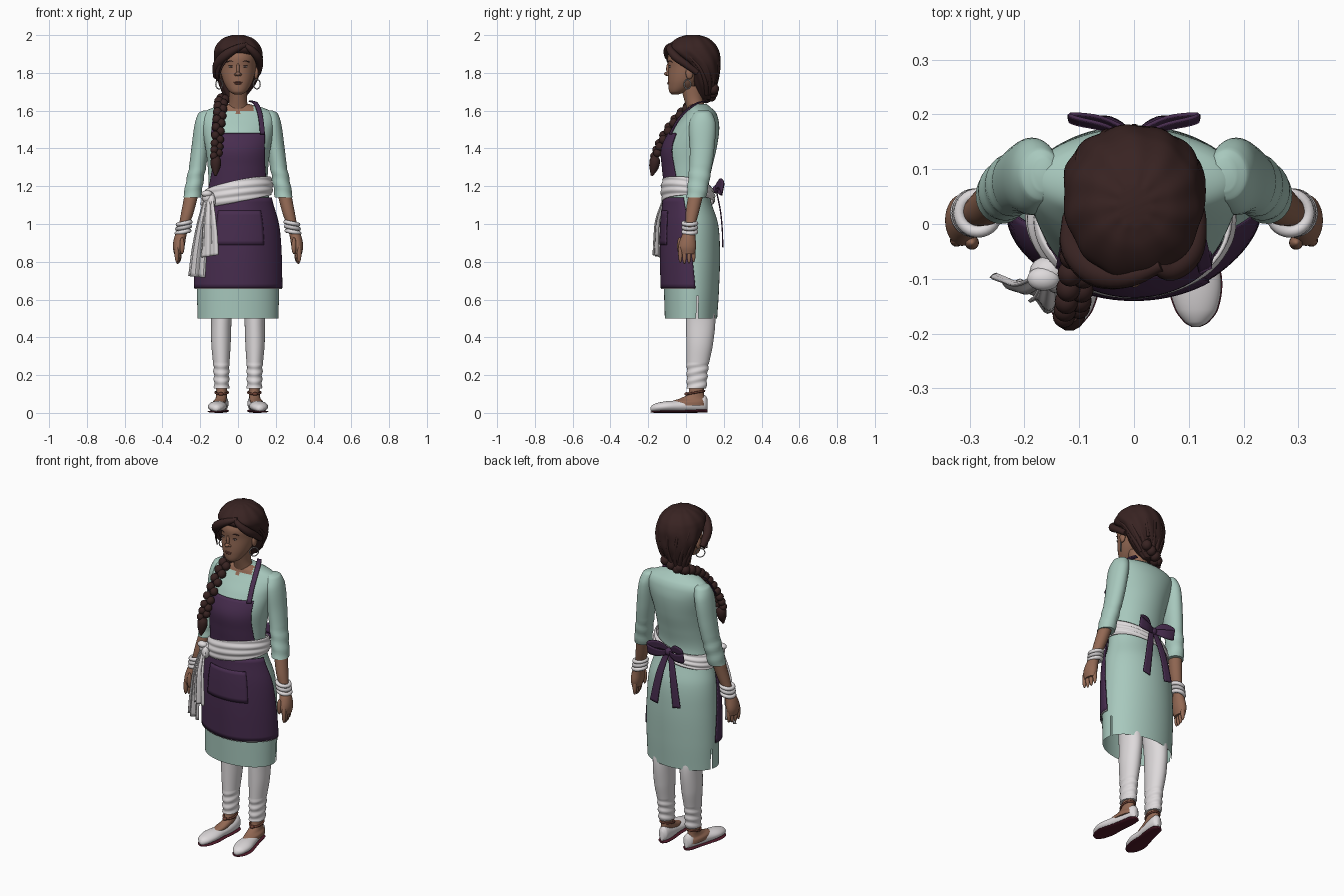
import bpy, bmesh, math
from math import sin, cos, pi, radians
from mathutils import Vector

if "Cube" in bpy.data.objects:
    bpy.data.objects.remove(bpy.data.objects["Cube"])


def colour(name, r, g, b):
    m = bpy.data.materials.new(name)
    m.use_nodes = True
    m.diffuse_color = (r, g, b, 1)
    node = next(n for n in m.node_tree.nodes if n.type == 'BSDF_PRINCIPLED')
    node.inputs["Base Color"].default_value = (r, g, b, 1)
    return m


mint = colour("mint cloth", .39, .58, .51)
purple = colour("purple cloth", .064, .026, .078)
white = colour("white cloth", .73, .70, .71)
skin = colour("skin", .29, .14, .088)
hair = colour("dark brown hair", .04, .017, .016)
sole_red = colour("dark red sole", .08, .01, .022)
leather = colour("brown leather", .15, .05, .032)
lip = colour("lip", .2, .07, .05)
silver = colour("silver", .55, .53, .54)


def finish(name, mats, bm, thick=0, rule=None):
    bmesh.ops.recalc_face_normals(bm, faces=bm.faces)
    me = bpy.data.meshes.new(name)
    if rule:
        for f in bm.faces:
            f.material_index = rule(f.calc_center_median())
    bm.to_mesh(me)
    bm.free()
    for m in mats:
        me.materials.append(m)
    me.shade_smooth()
    me.set_sharp_from_angle(angle=radians(50))
    ob = bpy.data.objects.new(name, me)
    bpy.context.collection.objects.link(ob)
    if thick:
        mod = ob.modifiers.new("thickness", 'SOLIDIFY')
        mod.thickness, mod.offset = thick, 0


def grid(name, mats, f, nu=32, nv=24, thick=0, cap=False, rule=None, cut=None):
    """Surface from a function of u and v."""
    bm = bmesh.new()
    vs = [[bm.verts.new(f(u / nu, v / nv)) for u in range(nu + 1)] for v in range(nv + 1)]
    for a, b in zip(vs, vs[1:]):
        for i in range(nu):
            bm.faces.new((a[i], a[i + 1], b[i + 1], b[i]))
    bmesh.ops.remove_doubles(bm, verts=bm.verts, dist=1e-5)
    if cap:
        bmesh.ops.holes_fill(bm, edges=bm.edges, sides=0)
    if cut:
        gone = [q for q in bm.faces if cut(q.calc_center_median())]
        bmesh.ops.delete(bm, geom=gone, context='FACES')
    finish(name, mats, bm, thick, rule)


def at(rows, k):
    """Smooth interpolation of rows keyed by their first number."""
    n = len(rows)
    i = 0
    while i < n - 2 and (k - rows[i + 1][0]) * (rows[-1][0] - rows[0][0]) > 0:
        i += 1
    p, q = rows[i], rows[i + 1]
    o, r = rows[max(i - 1, 0)], rows[min(i + 2, n - 1)]
    h = q[0] - p[0]
    t = (k - p[0]) / h
    out = []
    for c in range(1, len(p)):
        m0 = (q[c] - o[c]) / (q[0] - o[0]) * h
        m1 = (r[c] - p[c]) / (r[0] - p[0]) * h
        d = q[c] - p[c]
        out.append(p[c] + t * (m0 + t * (3 * d - 2 * m0 - m1 + t * (m0 + m1 - 2 * d))))
    return out


def key(rows, v):
    s = v * (len(rows) - 1)
    i = min(int(s), len(rows) - 2)
    return rows[i][0] + (rows[i + 1][0] - rows[i][0]) * (s - i)


def ring(rows, k, a, off=0):
    """Point on an oval section: centre u, half width, near v, far v."""
    cu, ru, v0, v1 = at(rows, k)
    return Vector((cu + (ru + off) * sin(a), (v0 + v1) / 2 - ((v1 - v0) / 2 + off) * cos(a), k))


def loft(name, mats, rows, place=lambda p: p, off=lambda a, k: 0, nv=32, **kw):
    def f(u, v):
        k, a = key(rows, v), 2 * pi * (u % 1)
        return place(ring(rows, k, a, off(a, k)))
    grid(name, mats, f, nv=nv, cap=True, **kw)


def path(pts):
    rows = [(i, *p) for i, p in enumerate(pts)]
    return lambda v: at(rows, v * (len(pts) - 1))


def tube(name, mat, pts):
    c = path(pts)

    def f(u, v):
        p, e = c(v), .01
        t = (Vector(c(min(v + e, 1))[:3]) - Vector(c(max(v - e, 0))[:3])).normalized()
        n = t.cross((.3, .2, .9)).normalized()
        a = 2 * pi * (u % 1)
        return Vector(p[:3]) + p[3] * (n * cos(a) + t.cross(n) * sin(a))
    grid(name, [mat], f, 12, 20, cap=True)


def ribbon(name, mat, pts, side, fold=0):
    c, side = path(pts), Vector(side).normalized()

    def f(u, v):
        p = c(v)
        return Vector(p[:3]) + side * (2 * u - 1) * p[3] + Vector((0, fold * p[3] * sin(4 * pi * u), 0))
    grid(name, [mat], f, 18 if fold else 4, 20, thick=.006)


def blobs(name, mat, items):
    bm = bmesh.new()
    for loc, size in items:
        new = bmesh.ops.create_uvsphere(bm, u_segments=16, v_segments=10, radius=1)["verts"]
        for w in new:
            w.co = Vector(loc) + Vector([a * b for a, b in zip(w.co, size)])
    finish(name, [mat], bm)


def hoop(name, mat, c, big, small, ax, ay):
    ax, ay = Vector(ax), Vector(ay)
    nz = ax.cross(ay)

    def f(u, v):
        a, b = 2 * pi * (u % 1), 2 * pi * (v % 1)
        return Vector(c) + (ax * cos(a) + ay * sin(a)) * (big + small * cos(b)) + nz * small * sin(b)
    grid(name, [mat], f, 28, 8)


# Tunic, with neckline notch and side slits
body = [(.5, 0, .214, -.112, .165), (.66, 0, .217, -.117, .175), (.85, 0, .213, -.122, .18),
        (1, 0, .2, -.118, .17), (1.12, 0, .168, -.108, .132), (1.2, 0, .157, -.106, .12),
        (1.3, 0, .16, -.116, .138), (1.4, 0, .172, -.12, .162), (1.5, 0, .19, -.072, .176),
        (1.56, 0, .197, -.028, .17), (1.595, 0, .175, -.002, .155), (1.618, 0, .125, .008, .13),
        (1.635, 0, .06, .02, .11)]


def neckline(c):
    x = abs(c.x)
    return int(c.y < .05 and x < .08 and c.z > 1.598 - max(0, .03 - 2 * x))


loft("tunic", [mint, skin], body, nu=96, nv=96, rule=neckline,
     cut=lambda c: c.z < .501 or (c.z < .62 and .055 < c.y < .064))

# Apron skirt, pocket, bib and sash wrap around the tunic
def wrap(name, mat, f, nu=40, nv=20):
    def g(u, v):
        a, z, off = f(u, v)
        return ring(body, z, a, off)
    grid(name, [mat], g, nu, nv, .006)


wrap("apron_skirt", purple, lambda u, v: ((2 * u - 1) * (1.7 - .3 * v), .66 + .48 * v, .012 + .003 * sin(14 * u)))
wrap("apron_hem", white, lambda u, v: ((2 * u - 1) * 1.68, .655 + .006 * v, .01 + .003 * sin(14 * u)), nv=1)
wrap("apron_pocket", purple, lambda u, v: (-.55 + 1.2 * u, .89 + .18 * v, .016), 16, 8)
wrap("apron_bib", purple, lambda u, v: ((2 * u - 1) * (1.25 - .55 * v ** .7) + .1 * v, 1.18 + .3 * v, .009))
wrap("waist_sash", white, lambda u, v: (
    2 * pi * (u % 1), 1.165 + .01 * cos(2 * pi * u) + .035 * sin(2 * pi * u)
    + (v - .5) * (.092 + .022 * cos(2 * pi * u)),
    .014 + .011 * sin(pi * v) + .003 * sin(6 * pi * v + 4 * pi * u)), 64)

# Sash knot and hanging tails
blobs("sash_knot", white, [((-.155, -.088, 1.14), (.036, .03, .032)), ((-.14, -.105, 1.12), (.022, .022, .035)),
                           ((-.165, -.1, 1.16), (.03, .022, .018))])
ribbon("sash_tail_outer", white, [(-.16, -.1, 1.14, .018), (-.185, -.12, 1, .032), (-.205, -.115, .86, .04),
                                  (-.218, -.11, .72, .045)], (1, -.25, -.1), .22)
ribbon("sash_tail_inner", white, [(-.15, -.11, 1.14, .018), (-.15, -.145, 1.02, .034), (-.148, -.152, .92, .042),
                                  (-.148, -.155, .83, .046)], (1, -.3, .15), .2)

# Apron straps and back bow
for s, word in ((1, "left"), (-1, "right")):
    ribbon("neck_strap_" + word, purple, [(s * .13, -.084, 1.475, .013), (s * .122, -.042, 1.55, .013),
                                          (s * .11, .008, 1.605, .013), (s * .092, .06, 1.64, .013),
                                          (s * .068, .105, 1.65, .012)], (1, s * .45, 0))
    ribbon("bow_loop_" + word, purple, [(0, .15, 1.185, .012), (s * .05, .175, 1.215, .024), (s * .105, .188, 1.205, .03),
                                        (s * .115, .195, 1.185, .03), (s * .06, .19, 1.175, .024),
                                        (0, .165, 1.18, .012)], (0, .2, 1))
    ribbon("bow_tail_" + word, purple, [(s * .01, .16, 1.18, .014), (s * .04, .182, 1.07, .02),
                                        (s * .06, .192, .97, .022), (s * .075, .195, .88, .025)], (1, 0, s * .2))
blobs("bow_knot", purple, [((0, .16, 1.183), (.024, .02, .022))])

# Limbs, made once per side
sleeve = [(1.6, .165, .02, .06, .12), (1.588, .17, .038, .042, .137), (1.53, .183, .046, .018, .157),
          (1.4, .2, .047, .02, .15), (1.3, .215, .045, .018, .136), (1.22, .23, .046, .01, .122),
          (1.14, .243, .047, .002, .106)]
arm = [(1.17, .243, .037, .015, .095), (1.06, .268, .033, -.002, .068), (.98, .29, .027, -.006, .048),
       (.93, .306, .031, -.026, .05), (.88, .314, .031, -.04, .054), (.84, .316, .022, -.03, .045)]
trouser = [(.62, .085, .07, 0, .135), (.5, .088, .055, 0, .155), (.36, .09, .051, .002, .142),
           (.24, .088, .042, .004, .118), (.13, .087, .039, .004, .108)]
ankle = [(.16, .087, .03, .015, .095), (.1, .087, .028, .01, .095), (.075, .09, .03, -.035, .1),
         (.06, .098, .034, -.08, .1), (.04, .1, .034, -.085, .1)]
shoe = [(.115, .08, .012, .01, .065), (.1, .081, .028, .004, .088), (.04, .087, .036, 0, .075),
        (-.03, .1, .041, 0, .06), (-.1, .11, .049, 0, .056), (-.155, .114, .038, 0, .046),
        (-.18, .114, .02, .002, .034), (-.188, .113, .006, .008, .022)]
for s, word in ((1, "left"), (-1, "right")):
    side = lambda p: Vector((s * p.x, p.y, p.z))
    loft("sleeve_" + word, [mint], sleeve, side, lambda a, k: .002 * sin(k * 90 + a) if k < 1.3 else 0)
    loft("forearm_and_palm_" + word, [skin], arm, side)
    blobs("fingers_" + word, skin, [((s * (.318 - y * .2), y, .835 + abs(y) * .3), (.012, .0115, .05))
                                    for y in (.04, .016, -.008, -.03)]
          + [((s * .296, -.034, .885), (.013, .013, .045))])
    for i in range(3):
        hoop("bangle_" + word, silver if i == 1 else white, (s * (.291 - .003 * i), .02, .958 + .023 * i),
             .034, .011, (1, 0, -.2 * s), (0, 1, 0))
    loft("trouser_leg_" + word, [white], trouser, side,
         lambda a, k: .0028 * sin(k * 150 + 2 * cos(a)) if k < .26 else 0, nv=64)
    loft("ankle_" + word, [skin], ankle, side)
    hoop("ankle_strap_" + word, leather, (s * .087, .052, .108), .04, .006, (.85, 0, 0), (0, 1.1, .2))
    blobs("strap_tie_" + word, leather, [((s * .09, .004, .1), (.013, .012, .01))])
    loft("shoe_" + word, [white], shoe, lambda p: Vector((s * p.x, p.z, p.y + .006)))
    loft("shoe_sole_" + word, [sole_red], shoe, lambda p: Vector((s * p.x, p.z, max(0, p.y * .22 + .001))),
         lambda a, k: .002)

# Neck and head
loft("neck", [skin], [(1.57, 0, .07, .01, .12), (1.61, 0, .056, .004, .105), (1.66, 0, .047, -.01, .09),
                      (1.73, 0, .05, -.03, .09)])
loft("head", [skin], [(1.686, 0, .02, -.075, -.04), (1.7, 0, .044, -.088, .0), (1.74, 0, .071, -.094, .06),
                      (1.78, 0, .086, -.095, .1), (1.83, 0, .096, -.094, .14), (1.89, 0, .098, -.096, .15),
                      (1.95, 0, .07, -.06, .12)])
blobs("nose", skin, [((0, -.1, 1.795), (.014, .016, .011)), ((0, -.094, 1.82), (.009, .011, .032)),
                     ((.012, -.095, 1.792), (.008, .01, .008)), ((-.012, -.095, 1.792), (.008, .01, .008))])
blobs("lips", lip, [((0, -.091, 1.75), (.023, .008, .004)), ((0, -.091, 1.743), (.018, .009, .005))])
for s, word in ((1, "left"), (-1, "right")):
    blobs("eye_white_" + word, white, [((s * .037, -.085, 1.832), (.012, .005, .004))])
    blobs("iris_" + word, hair, [((s * .037, -.088, 1.832), (.005, .003, .0045)),
                                 ((s * .037, -.086, 1.837), (.015, .005, .0015))])
    tube("eyebrow_" + word, hair, [(s * .018, -.092, 1.856, .002), (s * .04, -.086, 1.863, .003), (s * .062, -.073, 1.856, .002)])
    blobs("ear_" + word, skin, [((s * .096, .018, 1.8), (.012, .02, .034))])
    hoop("earring_" + word, silver, (s * .1, .008, 1.74), .025, .003, (.7, .7, 0), (0, 0, 1))

# Hair cap, swept locks and fringe
cap = [(2, 0, .03, .0, .07), (1.985, 0, .075, -.045, .115), (1.95, 0, .112, -.088, .155), (1.92, 0, .125, -.1, .172),
       (1.89, 0, .129, -.07, .18), (1.85, 0, .127, -.015, .18), (1.8, 0, .115, .01, .178), (1.74, -.005, .092, .035, .162),
       (1.69, -.015, .062, .055, .145), (1.66, -.02, .035, .07, .13)]
loft("hair_cap", [hair], cap, off=lambda a, k: .002 * sin(11 * a + 25 * k), nu=96, nv=40)
for i in range(9):
    a0 = radians(80 + 25 * i)
    lock = [(1.93, .35), (1.88, .15), (1.82, 0), (1.75, -.25), (1.69, -.4)]
    tube("swept_lock", hair, [(*ring(cap, z, a0 + (a0 - pi) * t * .6, -.008), .006 + .035 * (1.94 - z))
                              for z, t in lock])
tube("fringe_right", hair, [(.05, -.075, 1.95, .012), (-.01, -.096, 1.928, .02), (-.07, -.088, 1.89, .026),
                            (-.11, -.045, 1.84, .024), (-.112, .01, 1.78, .02)])
tube("fringe_right_under", hair, [(-.04, -.09, 1.905, .012), (-.085, -.076, 1.865, .014), (-.107, -.045, 1.81, .012),
                                  (-.11, -.01, 1.76, .006)])
tube("fringe_left", hair, [(.035, -.078, 1.95, .01), (.068, -.086, 1.925, .018), (.103, -.055, 1.885, .022),
                           (.114, .0, 1.845, .019), (.107, .06, 1.8, .015)])
tube("loose_lock", hair, [(-.06, -.1, 1.87, .005), (-.09, -.08, 1.82, .005), (-.105, -.045, 1.75, .003)])

# Braid over the right shoulder
braid = path([(.02, .14, 1.715), (-.05, .125, 1.675), (-.085, .06, 1.655), (-.095, -.01, 1.6), (-.103, -.08, 1.52),
              (-.11, -.135, 1.43), (-.115, -.163, 1.36)])
lobes = []
for i in range(26):
    p = Vector(braid(i / 25))
    swing = .013 * (-1) ** i
    r = .033 - .009 * i / 25
    lobes.append((p + Vector((swing, swing * .4, 0)), (r * .85, r * .9, r * .9)))
blobs("braid", hair, lobes)
tube("braid_tuft", hair, [(-.115, -.163, 1.36, .016), (-.117, -.165, 1.335, .028), (-.118, -.17, 1.3, .025),
                          (-.119, -.181, 1.255, .006)])
